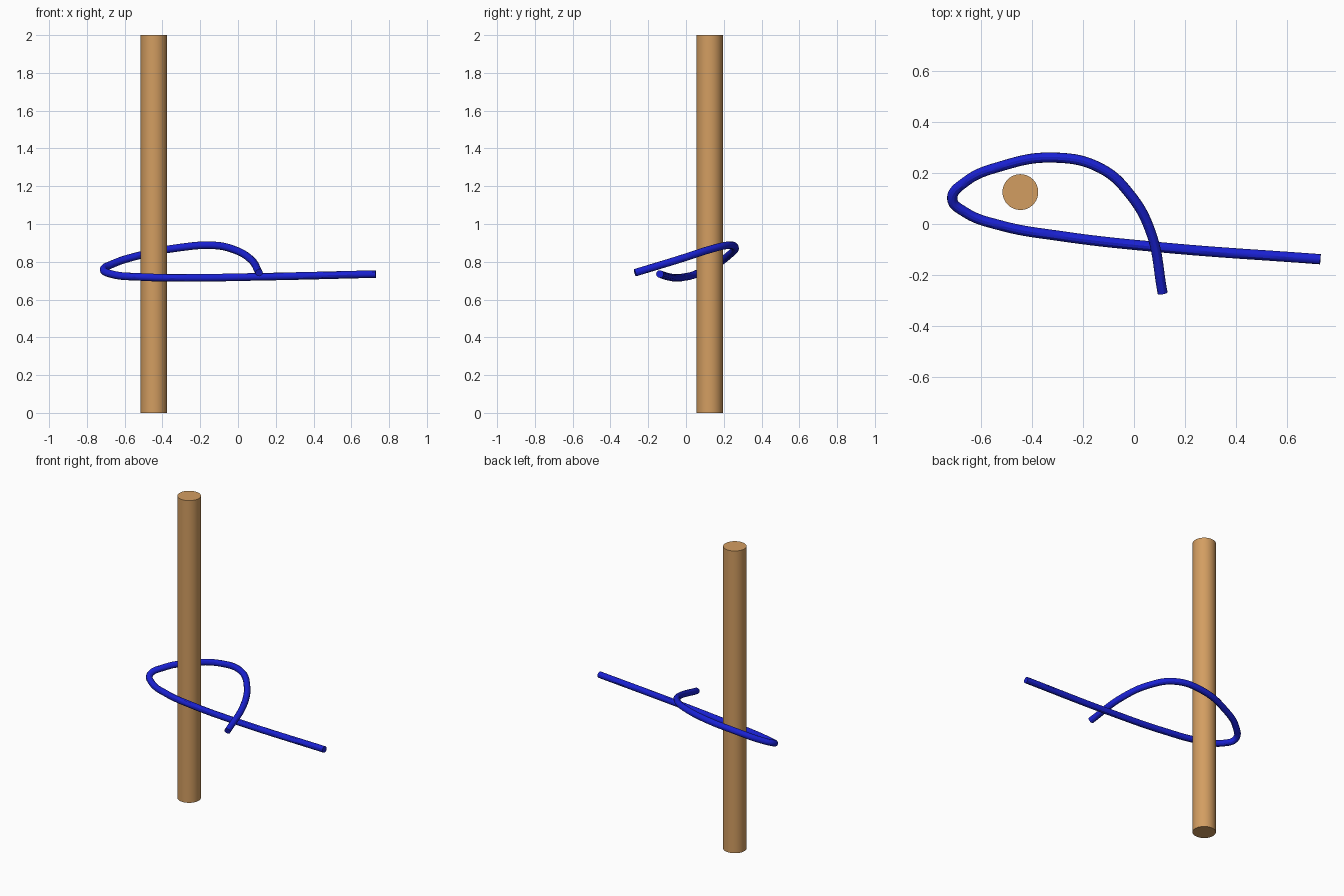
import bpy

if "Cube" in bpy.data.objects:
    bpy.data.objects.remove(bpy.data.objects["Cube"])

def colour(obj, name, rgb):
    mat = bpy.data.materials.new(name)
    mat.diffuse_color = (*rgb, 1)
    mat.use_nodes = True
    mat.node_tree.nodes["Principled BSDF"].inputs["Base Color"].default_value = mat.diffuse_color
    obj.data.materials.append(mat)

def smooth(obj):
    bpy.ops.object.select_all(action='DESELECT')
    obj.select_set(True)
    bpy.context.view_layer.objects.active = obj
    bpy.ops.object.shade_smooth_by_angle()

# Upright wooden post
bpy.ops.mesh.primitive_cylinder_add(vertices=64, radius=0.07, depth=2, location=(-0.445, 0.125, 1))
post = bpy.context.object
post.name = "post"
colour(post, "wood", (0.65, 0.34, 0.12))
smooth(post)

# Rope: a loop round the post, its short end crossing over the long end
path = [(0.73, -0.138, 0.735), (0.09, -0.09, 0.72), (-0.29, -0.047, 0.715),
        (-0.525, -0.005, 0.72), (-0.663, 0.047, 0.733), (-0.712, 0.098, 0.757),
        (-0.66, 0.165, 0.79), (-0.525, 0.225, 0.833), (-0.31, 0.26, 0.875),
        (-0.13, 0.218, 0.887), (-0.015, 0.115, 0.862), (0.065, -0.03, 0.815),
        (0.112, -0.27, 0.742)]
curve = bpy.data.curves.new("rope", 'CURVE')
curve.dimensions = '3D'
curve.bevel_depth = 0.02
curve.bevel_resolution = 4
curve.resolution_u = 10
curve.use_fill_caps = True
spline = curve.splines.new('BEZIER')
spline.bezier_points.add(len(path) - 1)
for point, co in zip(spline.bezier_points, path):
    point.co = co
    point.handle_left_type = point.handle_right_type = 'AUTO'
rope = bpy.data.objects.new("rope", curve)
bpy.context.collection.objects.link(rope)
bpy.ops.object.select_all(action='DESELECT')
rope.select_set(True)
bpy.context.view_layer.objects.active = rope
bpy.ops.object.convert(target='MESH')
rope = bpy.context.object
rope.name = "rope"
colour(rope, "blue_rope", (0.01, 0.015, 0.65))
smooth(rope)
